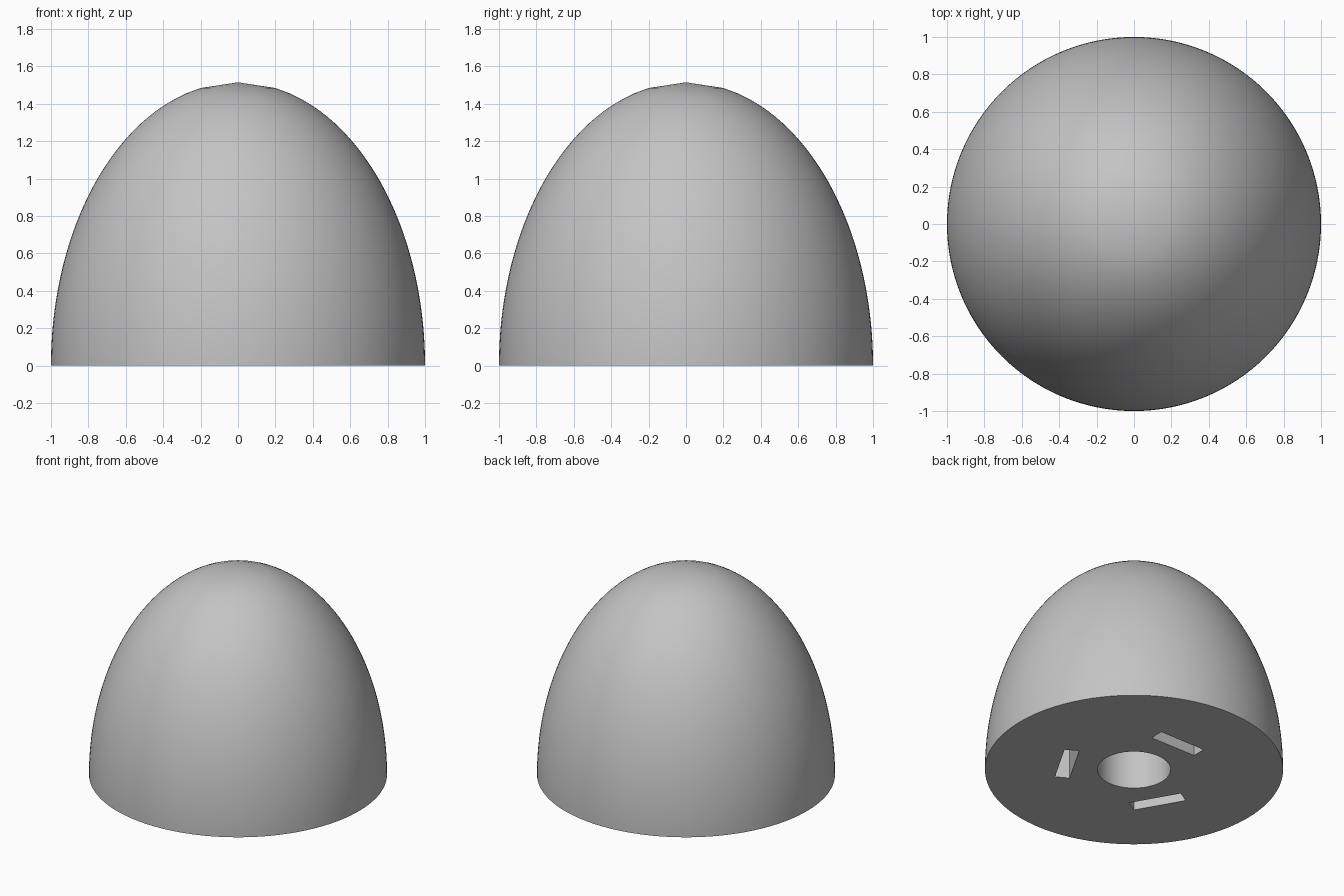
import bpy
import bmesh
from math import cos, sin, sqrt, pi, radians

HEIGHT = 1.515
RINGS = 50
SIDES = 128

default = bpy.data.objects.get("Cube")
if default:
    bpy.data.objects.remove(default, do_unlink=True)

grey = bpy.data.materials.new("plain grey")
grey.use_nodes = True
colour = (0.55, 0.55, 0.55, 1)
grey.diffuse_color = colour
grey.node_tree.nodes["Principled BSDF"].inputs["Base Color"].default_value = colour


def add_object(name, bm):
    bmesh.ops.recalc_face_normals(bm, faces=bm.faces)
    mesh = bpy.data.meshes.new(name)
    bm.to_mesh(mesh)
    bm.free()
    mesh.materials.append(grey)
    obj = bpy.data.objects.new(name, mesh)
    bpy.context.collection.objects.link(obj)
    return obj


# Nose cone: half an ellipsoid in rings of equal height, closed by a tip and a flat base
bm = bmesh.new()
rings = []
for i in range(RINGS):
    t = i / RINGS
    r = sqrt(1 - t * t)
    rings.append([bm.verts.new((r * cos(2 * pi * k / SIDES), r * sin(2 * pi * k / SIDES), HEIGHT * t))
                  for k in range(SIDES)])
tip = bm.verts.new((0, 0, HEIGHT))
for k in range(SIDES):
    n = (k + 1) % SIDES
    for low, high in zip(rings, rings[1:]):
        bm.faces.new((low[k], low[n], high[n], high[k]))
    bm.faces.new((rings[-1][k], rings[-1][n], tip))
bm.faces.new(rings[0][::-1])
nose_cone = add_object("nose_cone", bm)

# Cutter for the round shaft hole
bm = bmesh.new()
bmesh.ops.create_cone(bm, cap_ends=True, segments=64, radius1=0.245, radius2=0.245, depth=1.2)
cutters = [add_object("shaft_hole_cutter", bm)]

# Cutters for the three slots around the hole
for i in range(3):
    bm = bmesh.new()
    bmesh.ops.create_cube(bm, size=1)
    bmesh.ops.scale(bm, vec=(0.1, 0.37, 0.8), verts=bm.verts)
    slot = add_object(f"slot_cutter_{i + 1}", bm)
    angle = radians(90 + 120 * i)
    slot.location = (0.456 * cos(angle), 0.456 * sin(angle), 0)
    slot.rotation_euler.z = angle
    cutters.append(slot)

# Cut the openings into the base
bpy.ops.object.select_all(action="DESELECT")
nose_cone.select_set(True)
bpy.context.view_layer.objects.active = nose_cone
for cutter in cutters:
    cutter.hide_render = True
    mod = nose_cone.modifiers.new(cutter.name, "BOOLEAN")
    mod.operation = "DIFFERENCE"
    mod.solver = "EXACT"
    mod.object = cutter
    bpy.ops.object.modifier_apply(modifier=mod.name)
    bpy.data.objects.remove(cutter, do_unlink=True)

bpy.ops.object.shade_smooth_by_angle(angle=radians(30))
